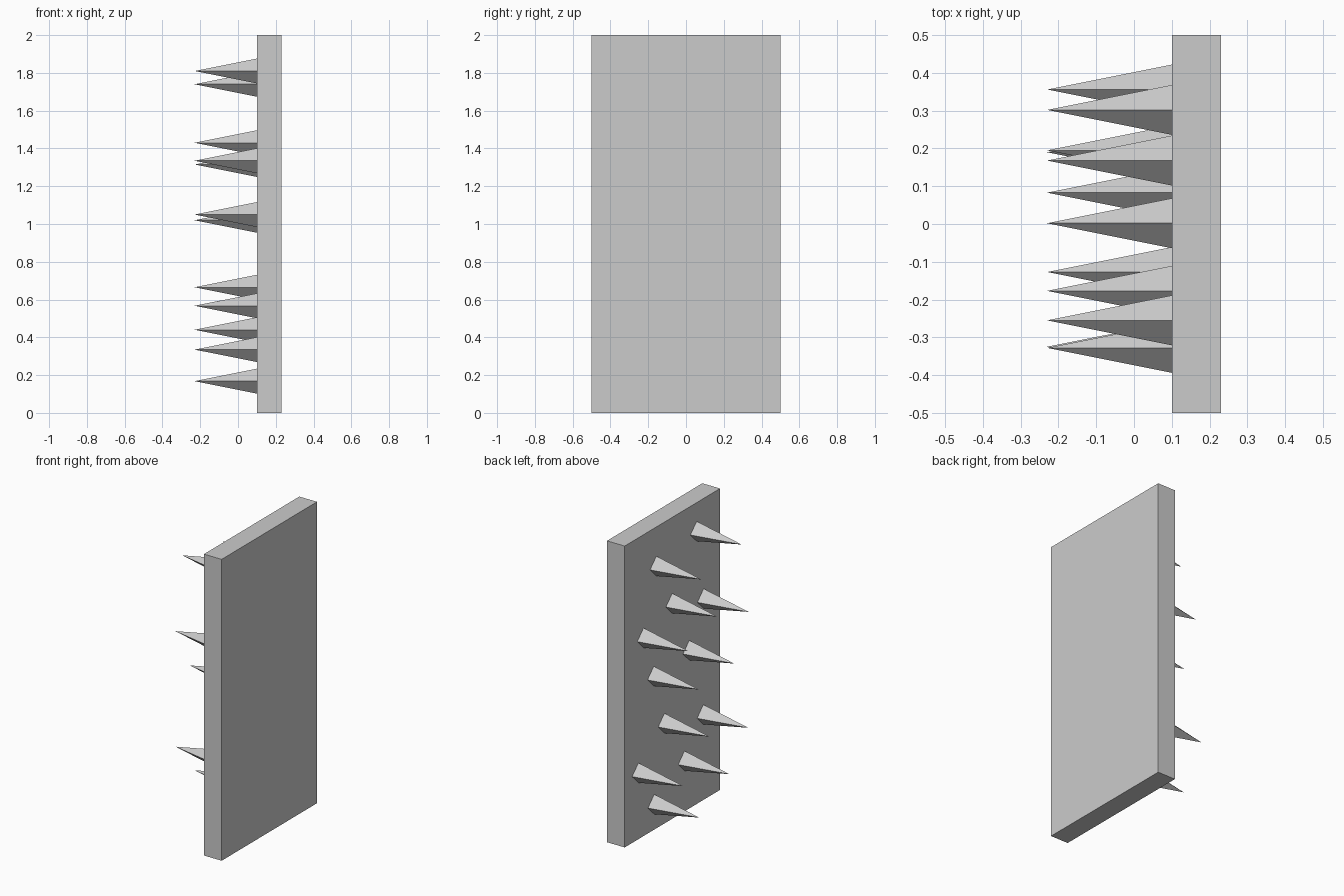
import bpy
import math
from mathutils import Matrix

cube = bpy.data.objects.get("Cube")
if cube:
    bpy.data.objects.remove(cube, do_unlink=True)

grey = bpy.data.materials.new("plain_grey")
grey.use_nodes = True
colour = (0.6, 0.6, 0.6, 1.0)
grey.diffuse_color = colour
grey.node_tree.nodes["Principled BSDF"].inputs["Base Color"].default_value = colour

FACE_X, BACK_X, TIP_X = 0.10, 0.23, -0.23

# Upright slab
bpy.ops.mesh.primitive_cube_add(size=1, location=((FACE_X + BACK_X) / 2, 0, 1))
slab = bpy.context.object
slab.name = "wall_slab"
slab.scale = (BACK_X - FACE_X, 1, 2)
bpy.ops.object.transform_apply(location=False, rotation=False, scale=True)
slab.data.materials.append(grey)

# Four-sided spikes pointing out of the slab, as (y, z) positions
spots = [
    (-0.255, 1.81), (0.168, 1.74), (0.002, 1.43), (-0.328, 1.335),
    (0.302, 1.315), (-0.177, 1.05), (0.195, 1.02), (0.083, 0.665),
    (-0.325, 0.567), (0.356, 0.44), (-0.127, 0.335), (0.19, 0.168),
]
length = FACE_X - TIP_X
bpy.ops.mesh.primitive_cone_add(vertices=4, radius1=0.066, radius2=0, depth=length)
first = bpy.context.object
spike_mesh = first.data
spike_mesh.name = "spike"
spike_mesh.transform(Matrix.Rotation(-math.pi / 2, 4, "Y"))
spike_mesh.materials.append(grey)

for i, (y, z) in enumerate(spots):
    spike = first
    if i:
        spike = bpy.data.objects.new("spike", spike_mesh)
        bpy.context.collection.objects.link(spike)
    spike.name = f"spike_{i + 1}"
    spike.location = ((FACE_X + TIP_X) / 2, y, z)
